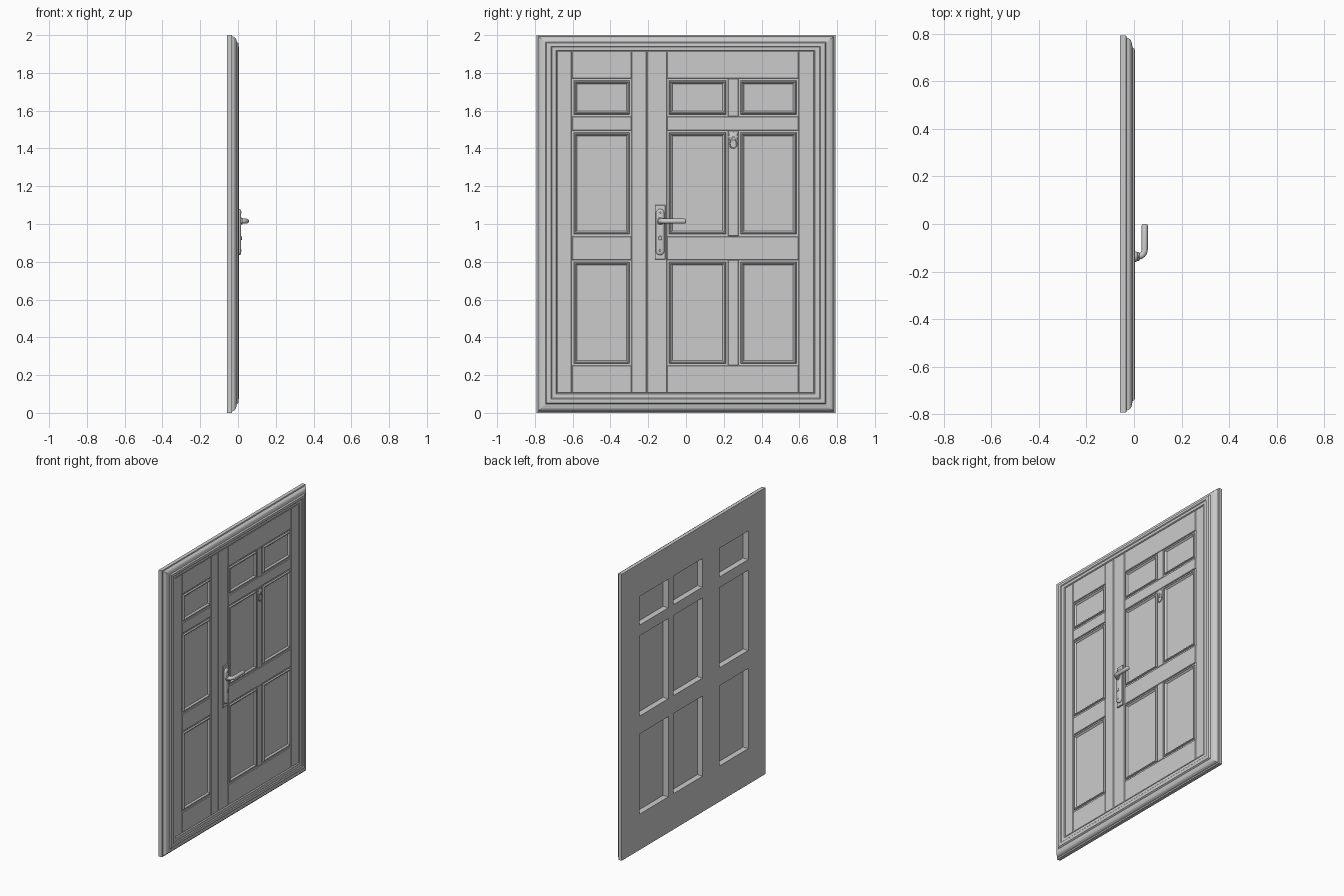
import bpy, bmesh, math

if "Cube" in bpy.data.objects:
    bpy.data.objects.remove(bpy.data.objects["Cube"])

BACK, FACE = -0.058, -0.006      # back and front planes of the door leaves


def finish(bm, name, smooth=None):
    bmesh.ops.recalc_face_normals(bm, faces=bm.faces)
    me = bpy.data.meshes.new(name)
    bm.to_mesh(me)
    bm.free()
    ob = bpy.data.objects.new(name, me)
    bpy.context.collection.objects.link(ob)
    if smooth:
        bpy.ops.object.select_all(action='DESELECT')
        ob.select_set(True)
        bpy.context.view_layer.objects.active = ob
        bpy.ops.object.shade_smooth_by_angle(angle=math.radians(smooth))
    return ob


def loft(name, loops, closed=False, smooth=None):
    """Skin a list of equal-length point loops; cap the ends or close the ring."""
    bm = bmesh.new()
    rows = [[bm.verts.new(p) for p in lp] for lp in loops]
    pairs = list(zip(rows, rows[1:]))
    if closed:
        pairs.append((rows[-1], rows[0]))
    else:
        bm.faces.new(rows[0])
        bm.faces.new(rows[-1])
    n = len(rows[0])
    for a, b in pairs:
        for i in range(n):
            j = (i + 1) % n
            bm.faces.new((a[i], a[j], b[j], b[i]))
    return finish(bm, name, smooth)


def rect(y0, y1, z0, z1, x):
    return [(x, y0, z0), (x, y1, z0), (x, y1, z1), (x, y0, z1)]


def board(name, y0, y1, z0, z1, x0=BACK, x1=FACE, b=0.003):
    """Board with a chamfered front edge."""
    return loft(name, [rect(y0, y1, z0, z1, x0), rect(y0, y1, z0, z1, x1 - b),
                       rect(y0 + b, y1 - b, z0 + b, z1 - b, x1)])


def stadium(cy, cz, r, half, x, n=16):
    """Upright slot outline: radius r, straight half length half."""
    pts = []
    for i in range(2 * n):
        a = math.pi * (i + 0.5) / n
        pts.append((x, cy + r * math.cos(a),
                    cz + r * math.sin(a) + (half if i < n else -half)))
    return pts


def disc(name, cy, cz, r, x0, x1):
    return loft(name, [stadium(cy, cz, r, 0, x0), stadium(cy, cz, r, 0, x1 - r * .2),
                       stadium(cy, cz, r * .8, 0, x1)], smooth=35)


# Stepped outer frame: (fraction of frame width, depth)
W, H = 0.7925, 2.0
Y0, Y1, Z0, Z1 = -0.683, 0.677, 0.105, 1.915
profile = [(0, BACK), (0, -.033), (.08, -.031), (.11, -.022), (.17, -.014),
           (.25, -.010), (.44, -.006), (.5, .003), (.7, .004), (.75, -.001),
           (.95, -.002), (1, -.008), (1, BACK)]
loft("door_frame", [rect(-W + f * (W + Y0), W - f * (W - Y1), f * Z0, H - f * (H - Z1), x)
                    for f, x in profile], closed=True)

# Full-height stiles of the narrow and wide leaves
for name, a, b in [("narrow_hinge_stile", Y0, -.605), ("narrow_lock_stile", -.288, -.208),
                   ("wide_lock_stile", -.208, -.10), ("wide_hinge_stile", .595, Y1)]:
    board(name, a, b, Z0, Z1)

# Cross rails of both leaves
rows = [(.25, .81), (.935, 1.495), (1.57, 1.77)]
rails = [(Z0, .25), (.81, .935), (1.495, 1.57), (1.77, Z1)]
for leaf, a, b in [("narrow", -.605, -.288), ("wide", -.10, .595)]:
    for i, (c, d) in enumerate(rails):
        board(f"{leaf}_rail_{i}", a, b, c, d)

# Short mid stiles and moulded panels, open to the back
panel_profile = [(0, -.018), (0, -.013), (.011, -.013), (.014, -.004), (.019, -.003),
                 (.023, -.007), (.028, -.013)]
for i, (c, d) in enumerate(rows):
    board(f"mid_stile_{i}", .222, .278, c, d)
    for j, (a, b) in enumerate([(-.605, -.288), (-.10, .222), (.278, .595)]):
        loft(f"panel_{i}_{j}", [rect(a + k, b - k, c + k, d - k, x) for k, x in panel_profile])

# Handle plate with rounded raised body
HY, HZ = -.137, 1.015
board("handle_plate", HY - .028, HY + .028, .812, 1.10, FACE - .002, .003, .002)
loft("handle_body", [stadium(HY, .957, .022 - k, .1, x) for k, x in
                     [(0, .0), (0, .008), (.002, .012), (.006, .015), (.012, .017)]], smooth=40)
disc("lever_boss", HY, HZ, .019, .01, .024)
disc("key_cylinder", HY, .925, .011, .01, .020)
board("key_slot", HY - .0015, HY + .0015, .918, .932, .015, .0215, .0005)
for i, z in enumerate((.86, 1.06)):
    disc(f"plate_screw_{i}", HY, z, .005, .01, .019)

# Bent lever: tube swept along an arc, with a rounded tip
R, RB = .013, .03
path = [(.01, HY, 0, R)]
for i in range(9):
    t = math.pi / 2 * i / 8
    path.append((.045 - RB + RB * math.sin(t), HY + RB * (1 - math.cos(t)), t, R))
path += [(.045, -.008, math.pi / 2, R), (.045, -.004, math.pi / 2, R * .9),
         (.045, -.001, math.pi / 2, R * .65), (.045, 0, math.pi / 2, R * .3)]
loops = []
for x, y, t, r in path:
    ring = []
    for k in range(16):
        a = 2 * math.pi * k / 16
        u, v = r * math.cos(a), r * math.sin(a)
        ring.append((x - u * math.sin(t), y + u * math.cos(t), HZ + v))
    loops.append(ring)
loft("lever", loops, smooth=50)

# Small knocker: lobed rosette, muzzle and hanging ring
KY, KZ = .25, 1.462


def rosette(s, x):
    return [(x, KY + s * (1 + .1 * math.cos(i * math.pi / 2)) * math.cos(i * math.pi / 20),
             KZ + s * (1 + .1 * math.cos(i * math.pi / 2)) * math.sin(i * math.pi / 20))
            for i in range(40)]


loft("knocker_rosette", [rosette(.025, FACE - .001), rosette(.024, -.003),
                         rosette(.018, .0), rosette(.01, .002)], smooth=40)
disc("knocker_muzzle", KY, KZ - .008, .008, -.002, .005)
tube = []
for i in range(24):
    a = 2 * math.pi * i / 24
    tube.append([(-.003 + .003 * math.sin(b),
                  KY + (.019 + .003 * math.cos(b)) * math.cos(a),
                  1.425 + (.024 + .003 * math.cos(b)) * math.sin(a))
                 for b in [2 * math.pi * k / 8 for k in range(8)]])
loft("knocker_ring", tube, closed=True, smooth=60)
